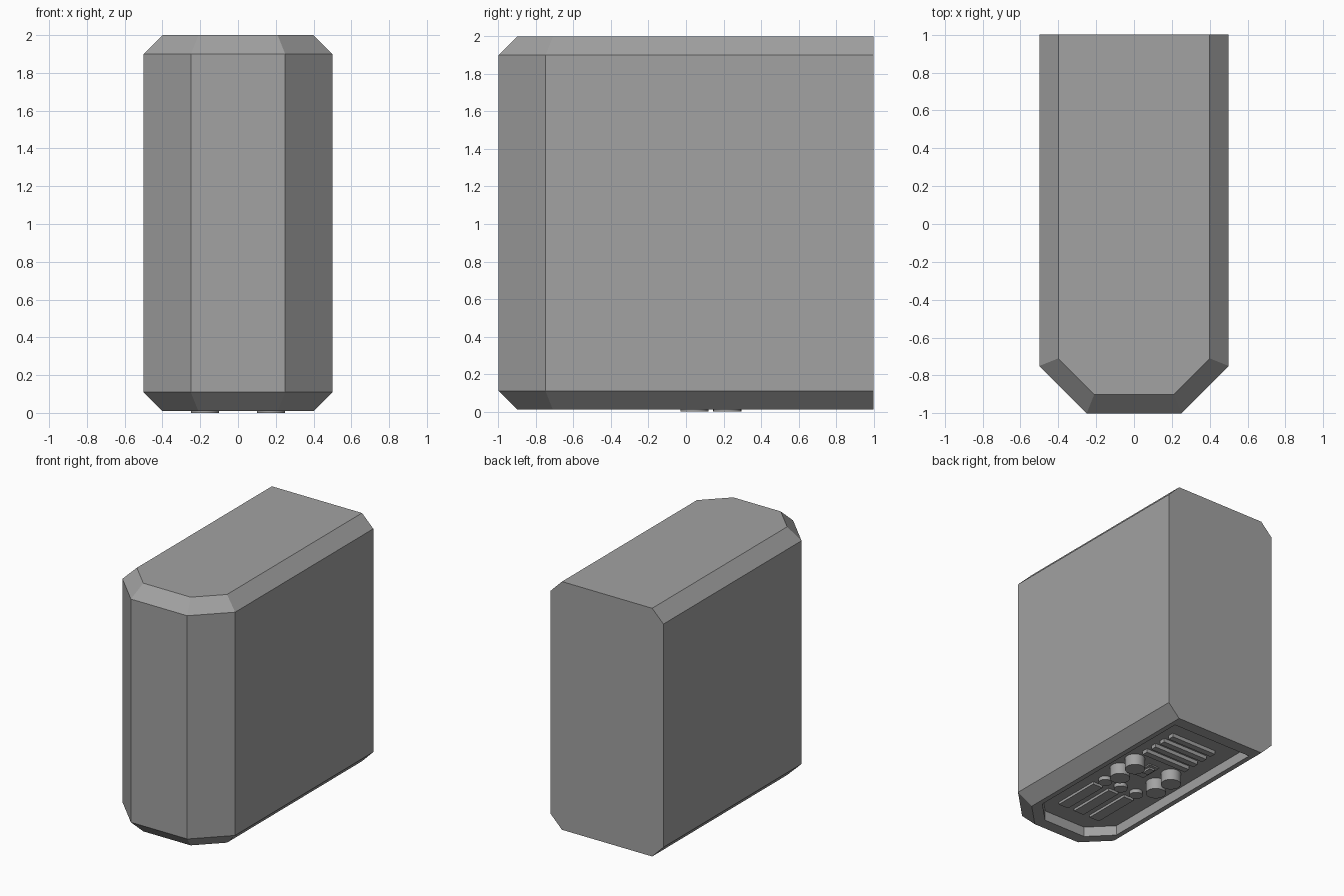
import bpy, bmesh

if "Cube" in bpy.data.objects:
    bpy.data.objects.remove(bpy.data.objects["Cube"])

grey = bpy.data.materials.new("casing_grey")
grey.diffuse_color = (0.36, 0.36, 0.36, 1)
grey.use_nodes = True
grey.node_tree.nodes["Principled BSDF"].inputs["Base Color"].default_value = grey.diffuse_color

FLOOR = 0.09   # height of the recessed underside panel


def finish(bm, name):
    bmesh.ops.recalc_face_normals(bm, faces=bm.faces)
    mesh = bpy.data.meshes.new(name)
    bm.to_mesh(mesh)
    bm.free()
    obj = bpy.data.objects.new(name, mesh)
    obj.data.materials.append(grey)
    bpy.context.collection.objects.link(obj)
    return obj


def outline(side, corner_y, nose, front, back, z):
    """Six-sided plan with a chamfered nose."""
    return [(side, back, z), (-side, back, z), (-side, corner_y, z),
            (-nose, front, z), (nose, front, z), (side, corner_y, z)]


def box(name, x, y, width, length, low):
    """Block standing out downwards from the panel."""
    bm = bmesh.new()
    bmesh.ops.create_cube(bm, size=1)
    high = FLOOR + 0.005
    for v in bm.verts:
        v.co = (x + v.co.x * width, y + v.co.y * length,
                (low + high) / 2 + v.co.z * (high - low))
    return finish(bm, name)


def knob(name, x, y, radius, low):
    """Round button standing out downwards from the panel."""
    bm = bmesh.new()
    high = FLOOR + 0.005
    bmesh.ops.create_cone(bm, cap_ends=True, segments=24, radius1=radius,
                          radius2=radius, depth=high - low)
    bmesh.ops.translate(bm, verts=bm.verts, vec=(x, y, (low + high) / 2))
    obj = finish(bm, name)
    for p in obj.data.polygons:
        p.use_smooth = abs(p.normal.z) < 0.5
    for e in obj.data.edges:
        a, b = (obj.data.vertices[i].co.z for i in e.vertices)
        e.use_edge_sharp = abs(a - b) < 1e-5


# Casing: recessed panel, rim, lower chamfer, walls, upper chamfer
rings = [
    outline(0.36, -0.634, 0.189, -0.805, 0.905, FLOOR),
    outline(0.36, -0.634, 0.189, -0.805, 0.905, 0.01),
    outline(0.40, -0.71, 0.21, -0.90, 1.0, 0.01),
    outline(0.50, -0.75, 0.25, -1.00, 1.0, 0.11),
    outline(0.50, -0.75, 0.25, -1.00, 1.0, 1.90),
    outline(0.40, -0.71, 0.21, -0.90, 1.0, 2.00),
]
bm = bmesh.new()
loops = [[bm.verts.new(p) for p in ring] for ring in rings]
bm.faces.new(loops[0])
bm.faces.new(loops[-1])
for k, (a, b) in enumerate(zip(loops, loops[1:])):
    for i in range(6):
        j = (i + 1) % 6
        if k in (2, 3, 4) and i == 0:
            continue           # the back is one flat face
        bm.faces.new((a[i], a[j], b[j], b[i]))
back = [ring[0] for ring in loops[2:]] + [ring[1] for ring in reversed(loops[2:])]
bm.faces.new(back)
finish(bm, "casing")

# Four large feet reaching the ground
for x in (-0.175, 0.175):
    for y in (0.045, 0.22):
        knob("large_button", x, y, 0.075, 0.0)

# Row of small buttons and long keys in front of them
for x in (-0.15, 0, 0.15):
    knob("small_button", x, -0.155, 0.05, 0.06)
    box("long_key", x, -0.44, 0.09, 0.40, 0.07)

# Raised vent bars at the back
for i in range(4):
    box("vent_bar", 0, 0.37 + 0.1 * i, 0.41, 0.05, 0.06)

# Centre plate with a smaller tab
box("centre_plate", 0, 0.145, 0.09, 0.18, 0.08)
box("centre_tab", 0, 0.17, 0.05, 0.08, 0.065)
